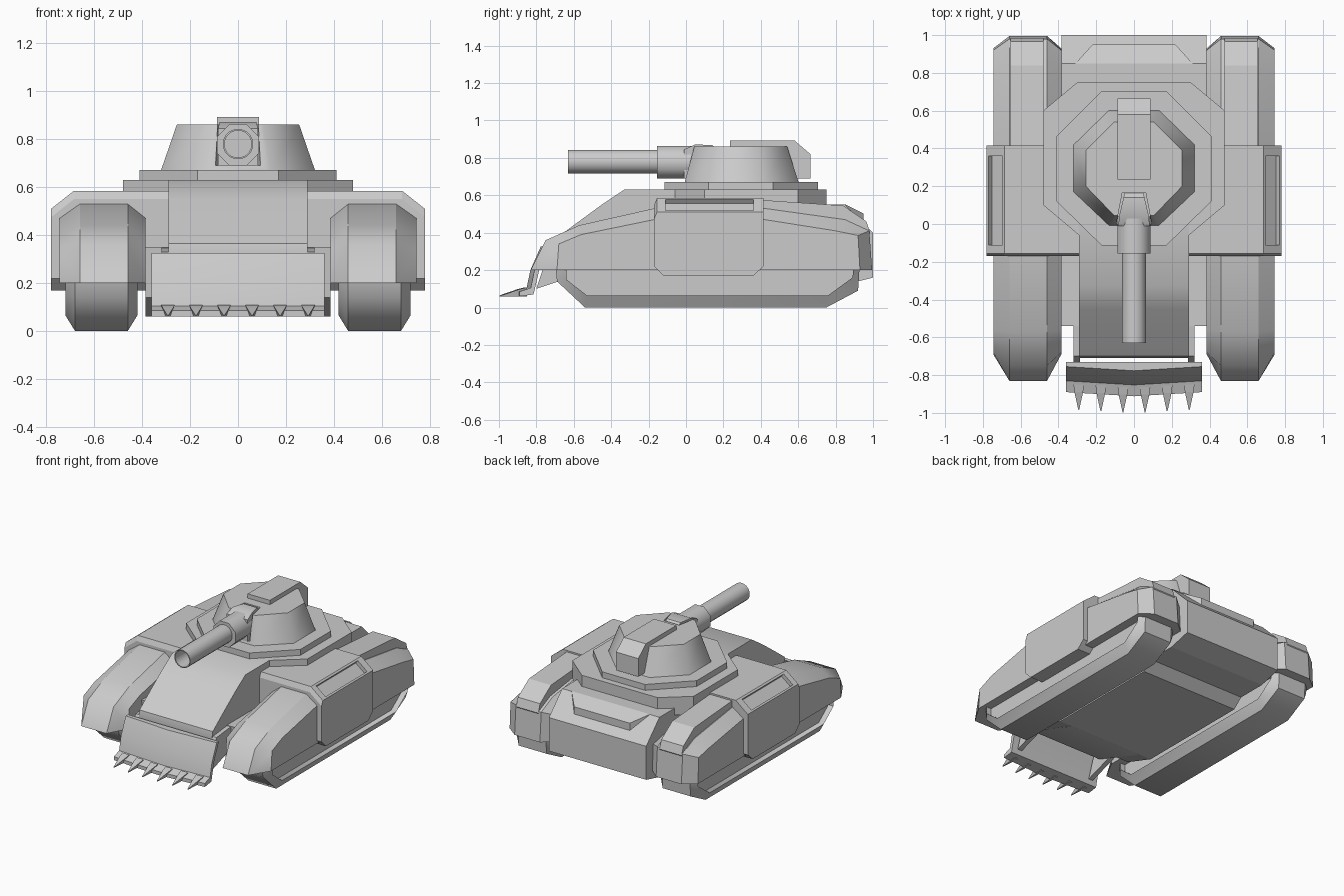
import bpy, bmesh, math

if "Cube" in bpy.data.objects:
    bpy.data.objects.remove(bpy.data.objects["Cube"])


def loft(name, rings, mirror=False, smooth=None, crease=False):
    """Skin a solid through matching closed rings and cap both ends.
    With crease, the ring outlines stay sharp while the skin is smooth."""
    bm = bmesh.new()
    rows = [[bm.verts.new(p) for p in r] for r in rings]
    n = len(rows[0])
    for a, b in zip(rows, rows[1:]):
        for i in range(n):
            j = (i + 1) % n
            bm.faces.new((a[i], a[j], b[j], b[i]))
    bm.faces.new(rows[0][::-1])
    bm.faces.new(rows[-1])
    bmesh.ops.recalc_face_normals(bm, faces=bm.faces)
    me = bpy.data.meshes.new(name)
    bm.to_mesh(me)
    bm.free()
    ob = bpy.data.objects.new(name, me)
    bpy.context.collection.objects.link(ob)
    if smooth:
        bpy.ops.object.select_all(action='DESELECT')
        ob.select_set(True)
        bpy.context.view_layer.objects.active = ob
        bpy.ops.object.shade_smooth_by_angle(angle=math.radians(smooth))
    if crease:
        for e in me.edges:
            if e.vertices[0] // n == e.vertices[1] // n:
                e.use_edge_sharp = True
    if mirror:
        ob.modifiers.new("mirror", 'MIRROR')
    return ob


def side(x, prof):
    """A y-z profile placed at x."""
    return [(x, y, z) for y, z in prof]


def plan(half, z):
    """A symmetric plan outline at height z, from its right half."""
    return [(x, y, z) for x, y in half] + [(-x, y, z) for x, y in half[::-1]]


def disc(y, r, n, zc=0.78):
    """A ring around the gun axis, with a flat on top."""
    return [(r * math.cos(2 * math.pi * (i + .5) / n), y,
             zc + r * math.sin(2 * math.pi * (i + .5) / n)) for i in range(n)]


def cut(ob, cutter):
    m = ob.modifiers.new("cut", 'BOOLEAN')
    m.object, m.operation, m.solver = cutter, 'DIFFERENCE', 'EXACT'
    cutter.hide_render = True
    cutter.display_type = 'WIRE'
    cutter.hide_set(True)


# Tracks: chamfered belt standing proud of recessed side walls
rim = [(-.70, .25), (-.69, .14), (-.54, 0), (.75, 0), (.92, .09), (.93, .25)]
wall = [(-.64, .25), (-.64, .15), (-.53, .065), (.76, .065), (.89, .16), (.90, .25)]
loft("track", [side(.46, wall), side(.42, wall), side(.46, rim),
               side(.68, rim), side(.72, wall), side(.68, wall)], True, 50, True)

# Armoured skirts over the tracks
ridge = [(-.83, .2), (-.75, .36), (-.57, .44), (-.17, .53),
         (.42, .53), (.85, .47), (.98, .41), (.995, .2)]
flank = [(-.69, .2), (-.68, .34), (-.56, .39), (-.17, .47),
         (.42, .47), (.80, .41), (.92, .385), (.93, .2)]
loft("skirt", [side(.385, flank), side(.46, ridge), side(.66, ridge), side(.745, flank)],
     True, 50, True)

# Raised strip on the rear skirts
strip = [(.40, .45), (.40, .575), (.84, .545), (.965, .46), (.985, .40), (.95, .35)]
loft("skirt_strip", [side(.48, strip), side(.655, strip)], True)


# Side sponson with a slot in its sloping shoulder
def sponson(top):
    return [(-.17, .22), (-.12, .17), (.36, .17), (.415, .22), (.415, top),
            (-.155, top), (-.17, top - .035)]


box = loft("sponson", [side(.29, sponson(.585)), side(.685, sponson(.585)),
                       side(.78, sponson(.51))])
slot = [(.696, .576), (.736, .627), (.809, .569), (.769, .518), (.753, .498), (.68, .555)]
cut(box, loft("slot_cutter", [[(x, y, z) for x, z in slot] for y in (-.11, .36)]))
box.modifiers.new("mirror", 'MIRROR')

# Lower hull and sloping front plate
hull = [(-.54, .35), (-.52, .14), (-.29, .06), (.56, .06), (.63, .12), (.84, .12), (1.0, .16),
        (1.0, .40), (.85, .55), (.2, .55), (-.17, .35)]
loft("hull", [side(-.385, hull), side(.385, hull)])
nose = [(-.71, .31), (-.70, .365), (-.58, .455), (-.45, .55), (-.33, .63), (.1, .63),
        (.1, .1), (-.30, .062), (-.69, .2)]
loft("front_plate", [side(-.29, nose), side(.29, nose)], smooth=36)

# Rear vent on the engine slope
vent = [(.31, .85), (.22, .95)]
loft("rear_vent", [[(x, y, z0 - k * (y - .85)) for x, y, _ in plan(vent, 0)]
                   for z0, k in ((.5, .9), (.552, .5))])

# Stepped deck under the turret
deck = [(.29, -.06), (.48, .10), (.48, .60), (.30, .75)]
loft("deck", [plan(deck, .5), plan(deck, .63)])
ring = [(.17, -.115), (.41, .12), (.41, .465), (.17, .705)]
loft("turret_ring", [plan(ring, .62), plan(ring, .672)])

# Turret with a gun notch at the front
turret = loft("turret", [plan([(.135, -.01), (.325, .17), (.325, .42), (.135, .605)], .66),
                         plan([(.105, .045), (.255, .20), (.255, .39), (.105, .54)], .862)],
              smooth=50)
notch = [(.105, -.06), (.062, .165)]
cut(turret, loft("notch_cutter", [plan(notch, .69), plan(notch, .95)]))

# Turret rear box
bustle = [(.235, .80), (.235, .893), (.58, .893), (.665, .82), (.665, .69), (.5, .69)]
loft("turret_box", [side(-.088, bustle), side(.088, bustle)])

# Gun: breech, sleeve and hollow barrel
loft("gun_breech", [[(-w, y, .69), (w, y, .69), (w, y, t), (-w, y, t)]
                    for y, w, t in ((-.01, .083, .845), (.05, .077, .872),
                                    (.14, .055, .868), (.17, .05, .84))], smooth=35)
loft("gun_sleeve", [disc(-.155, .094, 8, .776), disc(.04, .094, 8, .776)], smooth=50)
loft("gun_barrel", [disc(-.12, .064, 16), disc(-.63, .064, 16),
                    disc(-.63, .057, 16), disc(-.45, .057, 16)], smooth=40)

# Dozer blade, its front bowed forward in the middle
front = [(-.755, .325), (-.81, .2), (-.83, .105), (-.89, .085), (-.89, .06)]
back = [(-.815, .07), (-.785, .2), (-.73, .325)]
loft("dozer_blade", [side(x, [(y - bow, z) for y, z in front] + back)
                     for x, bow in ((-.36, 0), (0, .022), (.36, 0))], smooth=15)

# Blade teeth
for i in range(6):
    x = (i - 2.5) * .117
    y = -.865 + .055 * abs(x)
    tip = -1.0 + .05 * abs(x)
    loft(f"blade_tooth_{i + 1}",
         [[(x + a, y, z) for a, z in ((-.028, .108), (.028, .108), (.012, .06), (-.012, .06))],
          [(x + a, y - .04, z) for a, z in ((-.023, .098), (.023, .098), (.01, .06), (-.01, .06))],
          [(x + a, tip, z) for a, z in ((-.002, .065), (.002, .065), (.002, .06), (-.002, .06))]])

# Blade arms
arm = [(-.80, .10), (-.50, .20), (-.50, .35), (-.70, .33), (-.76, .22)]
loft("blade_arm", [side(.285, arm), side(.32, arm)], True)
